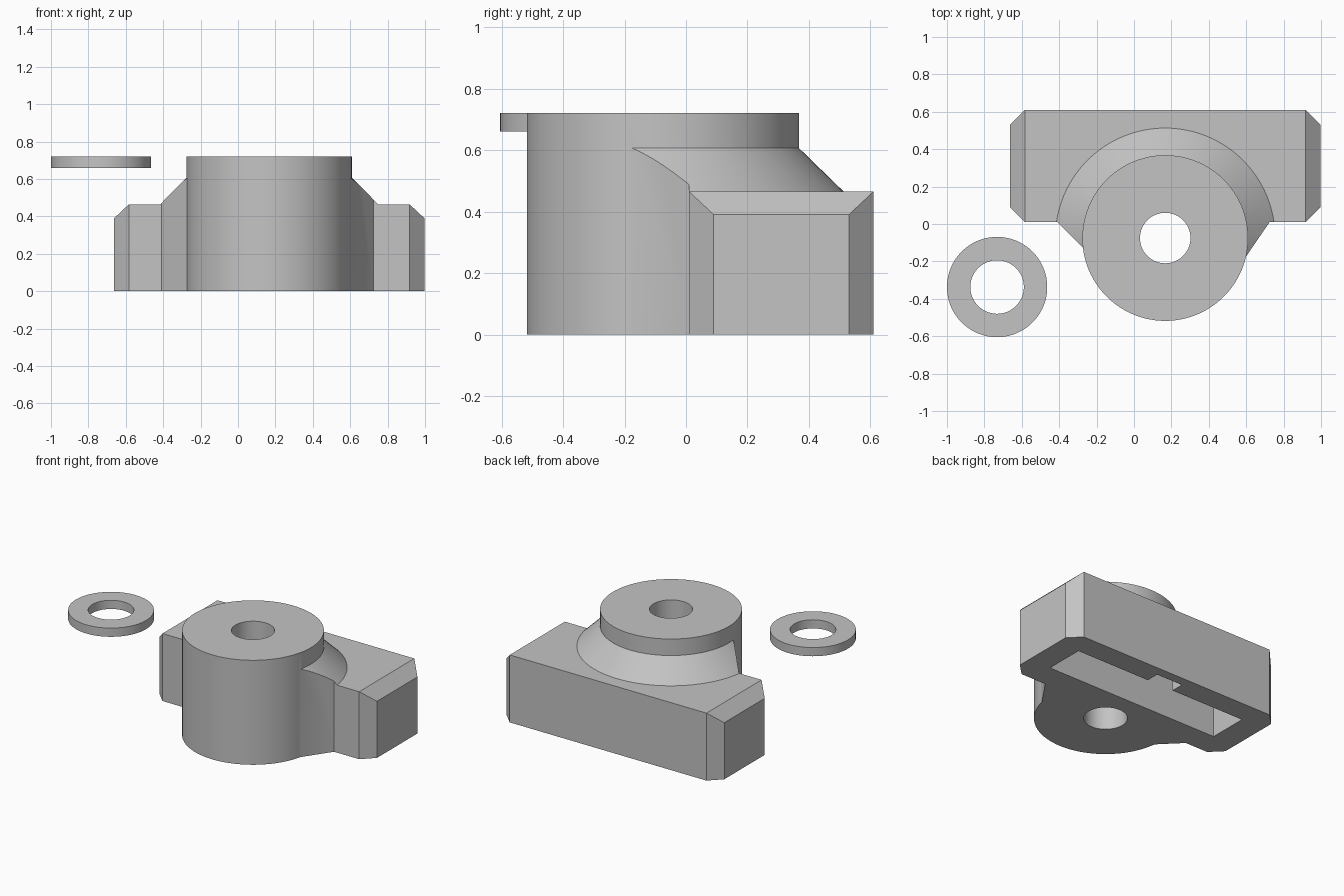
import bpy, bmesh, math

cube = bpy.data.objects.get("Cube")
if cube:
    bpy.data.objects.remove(cube, do_unlink=True)

grey = bpy.data.materials.new("mid_grey")
grey.use_nodes = True
grey.diffuse_color = (0.55, 0.55, 0.55, 1)
grey.node_tree.nodes["Principled BSDF"].inputs["Base Color"].default_value = (0.55, 0.55, 0.55, 1)

CX, CY = 0.167, -0.075      # axis of the round boss
HEIGHT = 0.72
BLOCK_TOP = 0.465


def make(name, bm):
    bmesh.ops.recalc_face_normals(bm, faces=bm.faces)
    mesh = bpy.data.meshes.new(name)
    bm.to_mesh(mesh)
    bm.free()
    mesh.materials.append(grey)
    obj = bpy.data.objects.new(name, mesh)
    bpy.context.collection.objects.link(obj)
    return obj


def prism(name, outline, z0, z1):
    bm = bmesh.new()
    face = bm.faces.new([bm.verts.new((x, y, z0)) for x, y in outline])
    top = bmesh.ops.extrude_face_region(bm, geom=[face])["geom"]
    verts = [v for v in top if isinstance(v, bmesh.types.BMVert)]
    bmesh.ops.translate(bm, verts=verts, vec=(0, 0, z1 - z0))
    return make(name, bm)


def lathe(name, x, y, profile, closed=False, sides=96):
    """Stack rings of (radius, z); cap the ends, or join them into a tube."""
    bm = bmesh.new()
    rings = []
    for r, z in profile:
        angles = [2 * math.pi * i / sides for i in range(sides)]
        rings.append([bm.verts.new((x + r * math.cos(a), y + r * math.sin(a), z)) for a in angles])
    pairs = list(zip(rings, rings[1:]))
    if closed:
        pairs.append((rings[-1], rings[0]))
    else:
        bm.faces.new(rings[0])
        bm.faces.new(rings[-1])
    for low, high in pairs:
        for i in range(sides):
            j = (i + 1) % sides
            bm.faces.new((low[i], low[j], high[j], high[i]))
    return make(name, bm)


def combine(target, tool, operation):
    mod = target.modifiers.new("combine", 'BOOLEAN')
    mod.operation = operation
    mod.solver = 'EXACT'
    mod.object = tool
    bpy.context.view_layer.objects.active = target
    bpy.ops.object.modifier_apply(modifier=mod.name)
    bpy.data.objects.remove(tool, do_unlink=True)


def smooth(obj):
    bpy.ops.object.select_all(action='DESELECT')
    obj.select_set(True)
    bpy.context.view_layer.objects.active = obj
    bpy.ops.object.shade_smooth_by_angle(angle=math.radians(25))


# Mounting block: a bar with chamfered ends
bm = bmesh.new()
for side in (-1, 1):
    for half_x, ys, top in ((0.75, (0.01, 0.61), BLOCK_TOP), (0.83, (0.09, 0.53), 0.39)):
        for y in ys:
            for z in (0, top):
                bm.verts.new((CX + side * half_x, y, z))
bmesh.ops.convex_hull(bm, input=bm.verts)
bmesh.ops.dissolve_limit(bm, angle_limit=0.01, verts=bm.verts, edges=bm.edges)
block = make("mounting_block", bm)

# Flared collar, trimmed at the front by two slanted web walls
flare = lathe("flared_collar", CX, CY, [(0.588, 0), (0.588, BLOCK_TOP), (0.403, 0.645)])
web = [(-0.41, 0.01), (-0.24, -0.16), (0.54, -0.26), (0.725, 0.01),
       (0.9, 0.01), (0.9, 0.58), (-0.55, 0.58), (-0.55, 0.01)]
combine(flare, prism("web_outline", web, -0.1, 1), 'INTERSECT')

# Round boss joined to the rest
body = lathe("bracket_body", CX, CY, [(0.443, 0), (0.443, HEIGHT)])
combine(body, flare, 'UNION')
combine(body, block, 'UNION')

# Bore through the boss
combine(body, lathe("bore", CX, CY, [(0.135, -0.1), (0.135, 1)]), 'DIFFERENCE')

# Slot in the underside, with a notch in its back wall
slot = [(-0.49, 0.182), (0.83, 0.182), (0.83, 0.455), (0.27, 0.455),
        (0.27, 0.545), (0.07, 0.545), (0.07, 0.455), (-0.49, 0.455)]
combine(body, prism("slot", slot, -0.1, 0.31), 'DIFFERENCE')
smooth(body)

# Loose washer
washer = lathe("washer", -0.732, -0.337,
               [(0.143, 0.66), (0.268, 0.66), (0.268, HEIGHT), (0.143, HEIGHT)], closed=True)
smooth(washer)
